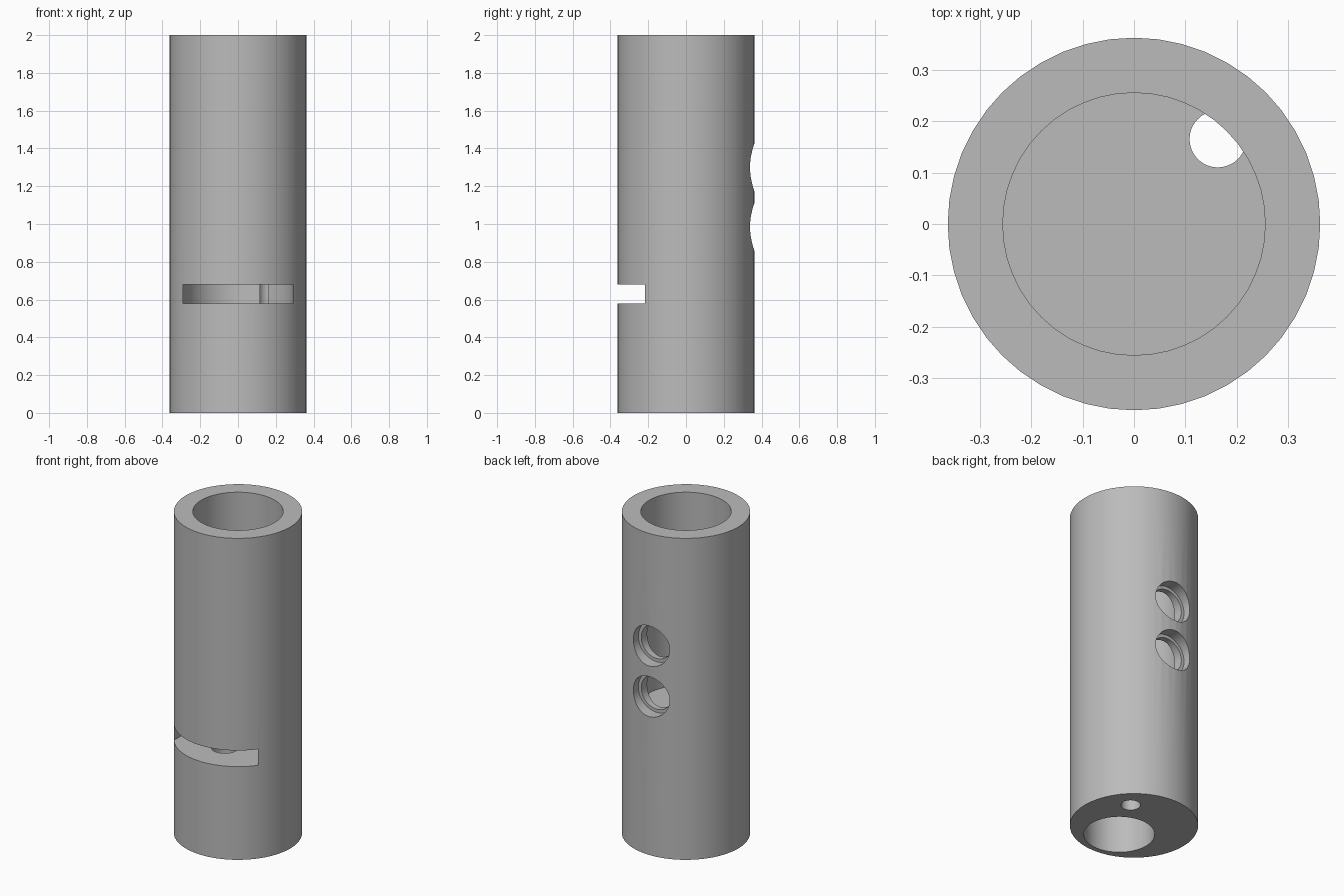
import bpy, bmesh, math
from mathutils import Matrix, Vector

cube = bpy.data.objects.get("Cube")
if cube:
    bpy.data.objects.remove(cube, do_unlink=True)

HEIGHT, RADIUS, BORE = 2.0, 0.362, 0.255
FLOOR = 0.80                      # floor of the upper bore
SLOT_LOW, SLOT_HIGH = 0.58, 0.68
SLOT_Y, SLOT_R = -0.13, 0.29      # centre and radius of the slot's round end

grey = bpy.data.materials.new("plain grey")
grey.use_nodes = True
colour = (0.5, 0.5, 0.5, 1)
grey.diffuse_color = colour
grey.node_tree.nodes["Principled BSDF"].inputs["Base Color"].default_value = colour


def finish(name, bm):
    bmesh.ops.recalc_face_normals(bm, faces=bm.faces)
    mesh = bpy.data.meshes.new(name)
    bm.to_mesh(mesh)
    bm.free()
    mesh.materials.append(grey)
    obj = bpy.data.objects.new(name, mesh)
    bpy.context.collection.objects.link(obj)
    return obj


def rod(name, start, end, radius, sides=48):
    """Cylinder between two points."""
    a, b = Vector(start), Vector(end)
    turn = (b - a).to_track_quat('Z', 'Y').to_matrix().to_4x4()
    bm = bmesh.new()
    bmesh.ops.create_cone(bm, cap_ends=True, segments=sides, radius1=radius,
                          radius2=radius, depth=(b - a).length,
                          matrix=Matrix.Translation((a + b) / 2) @ turn)
    return finish(name, bm)


def upright(name, x, y, low, high, radius):
    return rod(name, (x, y, low), (x, y, high), radius)


# Main tube
body = upright("tube_body", 0, 0, 0, HEIGHT, RADIUS)

# Upper bore, stepped lower bore and the small drain hole
cutters = [
    upright("upper_bore", 0, 0, FLOOR, HEIGHT + 0.1, BORE),
    upright("lower_bore", 0, SLOT_Y, -0.1, 0.48, 0.2),
    upright("push_hole", 0, SLOT_Y, 0.4, 0.63, 0.077),
    upright("drain_hole", 0.163, 0.165, -0.1, FLOOR + 0.1, 0.055),
]

# Two counterbored holes in the back wall
for label, z in (("lower", 0.985), ("upper", 1.30)):
    cutters.append(rod(label + "_back_recess", (0, 0.29, z), (0, 0.5, z), 0.125))
    cutters.append(rod(label + "_back_hole", (0, 0.1, z), (0, 0.4, z), 0.105))

# Front slot with a half-round inner end
bm = bmesh.new()
outline = [(-SLOT_R, -0.5), (SLOT_R, -0.5)]
for i in range(33):
    a = math.pi * i / 32
    outline.append((SLOT_R * math.cos(a), SLOT_Y + SLOT_R * math.sin(a)))
face = bm.faces.new([bm.verts.new((x, y, SLOT_LOW)) for x, y in outline])
top = bmesh.ops.extrude_face_region(bm, geom=[face])["geom"]
bmesh.ops.translate(bm, vec=(0, 0, SLOT_HIGH - SLOT_LOW),
                    verts=[v for v in top if isinstance(v, bmesh.types.BMVert)])
cutters.append(finish("front_slot", bm))

# Cut everything out of the tube
bpy.context.view_layer.objects.active = body
for cutter in cutters:
    mod = body.modifiers.new(cutter.name, 'BOOLEAN')
    mod.operation, mod.solver, mod.object = 'DIFFERENCE', 'EXACT', cutter
    bpy.ops.object.modifier_apply(modifier=mod.name)
for cutter in cutters:
    bpy.data.objects.remove(cutter, do_unlink=True)

bpy.ops.object.select_all(action='DESELECT')
body.select_set(True)
bpy.ops.object.shade_smooth_by_angle(angle=math.radians(25))
